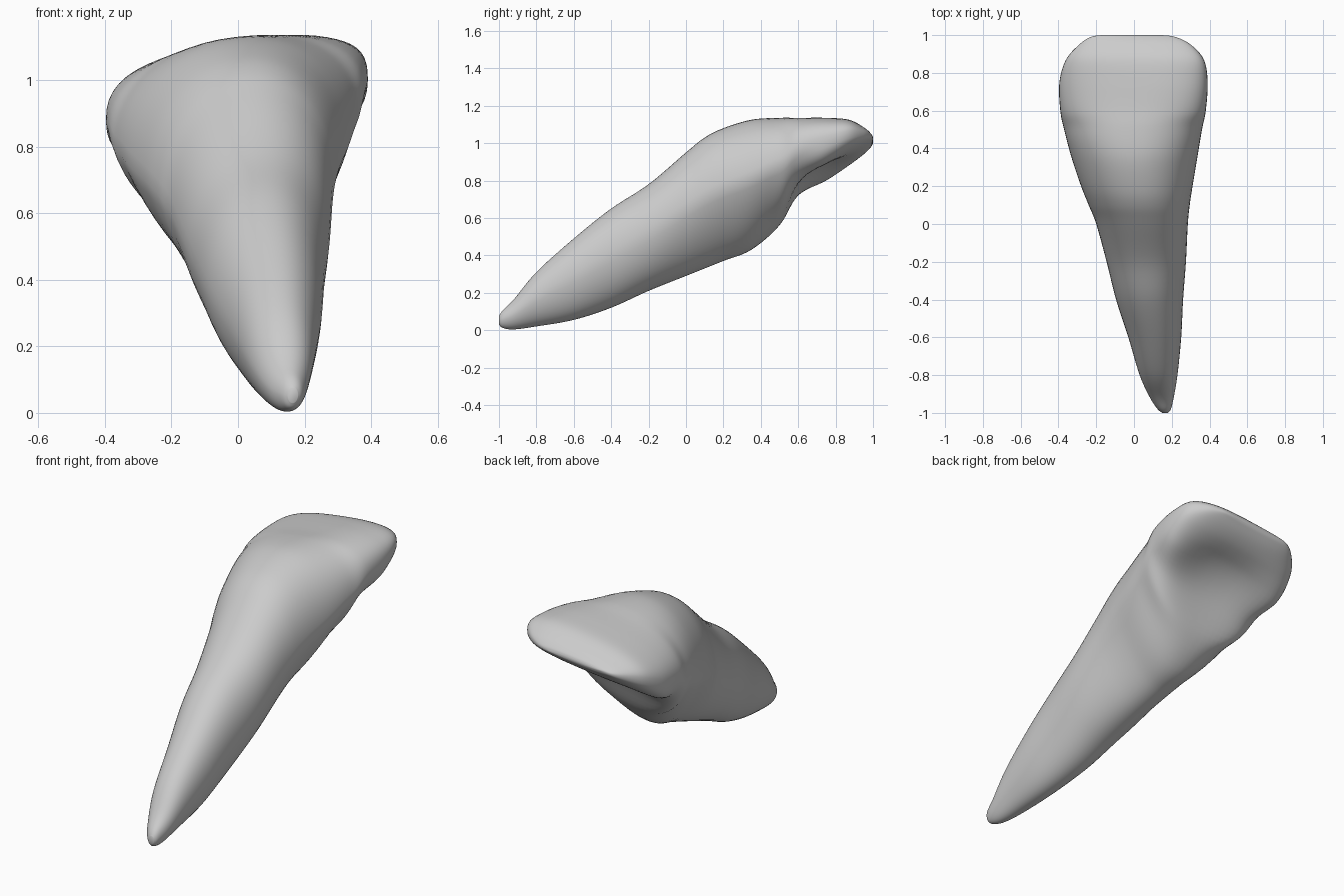
import bpy, bmesh, math

cube = bpy.data.objects.get("Cube")
if cube:
    bpy.data.objects.remove(cube, do_unlink=True)

SIDES = 56
STEPS = 6

# Stations from root tip to biting edge: y, x min, x max, z min, z max
stations = [
    (-1, .15, .18, .03, .075),
    (-.98, .125, .195, .012, .105),
    (-.92, .085, .21, .004, .165),
    (-.8, .03, .23, .02, .31),
    (-.6, -.03, .25, .055, .49),
    (-.4, -.095, .26, .12, .65),
    (-.2, -.145, .275, .21, .78),
    (0, -.2, .285, .29, .95),
    (.1, -.24, .295, .33, 1.03),
    (.2, -.28, .31, .37, 1.08),
    (.35, -.33, .335, .43, 1.125),
    (.5, -.37, .36, .56, 1.135),
    (.6, -.39, .38, .72, 1.135),
    (.75, -.395, .39, .8, 1.135),
    (.87, -.36, .37, .88, 1.125),
    (.95, -.29, .3, .94, 1.085),
    (.99, -.23, .22, .98, 1.05),
    (1, -.17, .15, 1, 1.03),
]


def smoothstep(a, b, v):
    t = min(max((v - a) / (b - a), 0), 1)
    return t * t * (3 - 2 * t)


def spline(p0, p1, p2, p3, t):
    """Catmull-Rom blend of whole stations."""
    return [(2 * b + (c - a) * t + (2 * a - 5 * b + 4 * c - d) * t * t
             + (3 * b - a - 3 * c + d) * t ** 3) / 2
            for a, b, c, d in zip(p0, p1, p2, p3)]


def signed_power(v, p):
    return math.copysign(abs(v) ** p, v)


def section(y, x_min, x_max, z_min, z_max):
    """Tilted rounded section, hollowed underneath in the crown."""
    centre, half_x = (x_min + x_max) / 2, (x_max - x_min) / 2
    half_z = (z_max - z_min) / 2
    crown = smoothstep(.25, .75, y)
    tilt = .04 + .05 * smoothstep(-.6, 0, y) + .06 * crown
    hollow = smoothstep(.42, .74, y) * (1 - smoothstep(.74, 1, y))
    taper = (.1 + .22 * smoothstep(-.2, .25, y)) * (1 - smoothstep(.42, .75, y))
    power = .95 - .16 * crown
    points = []
    for i in range(SIDES):
        angle = math.tau * i / SIDES
        u = signed_power(math.cos(angle), power)
        v = signed_power(math.sin(angle), power)
        z = v * half_z + tilt * u * half_x
        if v < 0:
            z += .65 * hollow * half_z * v * v * (1 - u * u)
            u *= 1 + taper * v
        points.append((centre + u * half_x, z))
    low = min(z for x, z in points)
    high = max(z for x, z in points)
    scale = (z_max - z_min) / (high - low)
    return [(x, y, z_min + (z - low) * scale) for x, z in points]


# Smooth rings between the stations
rings = []
last = len(stations) - 1
for i in range(last):
    around = [stations[min(max(i + k, 0), last)] for k in (-1, 0, 1, 2)]
    rings += [section(*spline(*around, s / STEPS)) for s in range(STEPS)]
rings.append(section(*stations[last]))

# Skin the rings and close both ends
bm = bmesh.new()
loops = [[bm.verts.new(p) for p in ring] for ring in rings]
for a, b in zip(loops, loops[1:]):
    for i in range(SIDES):
        j = (i + 1) % SIDES
        bm.faces.new((a[i], a[j], b[j], b[i]))
bm.faces.new(loops[0])
bm.faces.new(loops[-1])
bmesh.ops.recalc_face_normals(bm, faces=bm.faces)
for face in bm.faces:
    face.smooth = True

mesh = bpy.data.meshes.new("tooth")
bm.to_mesh(mesh)
bm.free()
tooth = bpy.data.objects.new("tooth", mesh)
bpy.context.collection.objects.link(tooth)

# Plain grey
grey = bpy.data.materials.new("light_grey")
grey.use_nodes = True
colour = (.6, .6, .6, 1)
grey.diffuse_color = colour
grey.node_tree.nodes["Principled BSDF"].inputs["Base Color"].default_value = colour
mesh.materials.append(grey)
